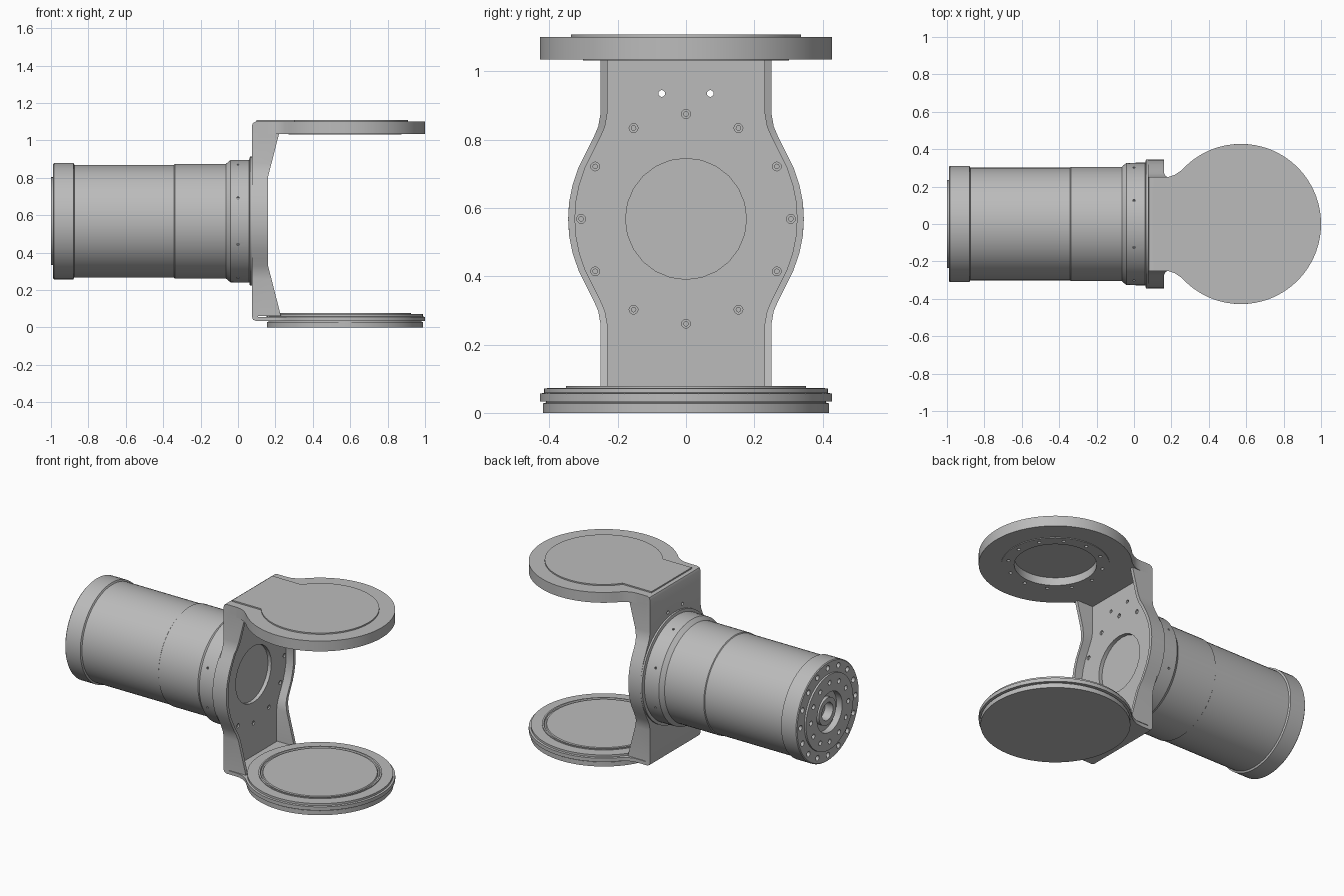
import bpy, bmesh
from math import sin, cos, pi, radians
from mathutils import Matrix, Vector

if "Cube" in bpy.data.objects:
    bpy.data.objects.remove(bpy.data.objects["Cube"])

MID = 0.568            # height of the motor axis
CX, R = 0.572, 0.428   # centre and radius of the round arm ends
ALONG_X = Matrix.Translation((0, 0, MID)) @ Matrix.Rotation(pi / 2, 4, 'Y')
UPRIGHT = Matrix.Translation((CX, 0, 0))

grey = bpy.data.materials.new("plain grey")
grey.use_nodes = True
grey.diffuse_color = (0.5, 0.5, 0.5, 1)
grey.node_tree.nodes["Principled BSDF"].inputs["Base Color"].default_value = (0.5, 0.5, 0.5, 1)
parts = []


def finish(name, bm):
    bmesh.ops.recalc_face_normals(bm, faces=bm.faces)
    mesh = bpy.data.meshes.new(name)
    bm.to_mesh(mesh)
    bm.free()
    mesh.materials.append(grey)
    ob = bpy.data.objects.new(name, mesh)
    bpy.context.collection.objects.link(ob)
    parts.append(ob)
    return ob


def skin(bm, rings, closed=False):
    """Join successive point rings with quads, capping the ends."""
    rows = [[bm.verts.new(p) for p in ring] for ring in rings]
    n = len(rows[0])
    for a, b in zip(rows, rows[1:]):
        for i in range(n):
            j = (i + 1) % n
            bm.faces.new((a[i], a[j], b[j], b[i]))
    bm.faces.new(rows[0])
    bm.faces.new(rows[-1])


def lathe(name, profile, matrix, steps=72):
    """Revolve (radius, height) points about the local z axis."""
    bm = bmesh.new()
    skin(bm, [[matrix @ Vector((r * cos(2 * pi * i / steps), r * sin(2 * pi * i / steps), h))
               for i in range(steps)] for r, h in profile])
    return finish(name, bm)


def prism(name, half, z0, z1):
    """Extrude an outline mirrored in y; half lists the +y side."""
    outline = half + [(x, -y) for x, y in reversed(half) if y > 1e-5]
    bm = bmesh.new()
    skin(bm, [[(x, y, z) for x, y in outline] for z in (z0, z1)])
    return finish(name, bm)


def add_rod(bm, matrix, radius, h0, h1, sides=12):
    bmesh.ops.create_cone(bm, cap_ends=True, segments=sides, radius1=radius, radius2=radius,
                          depth=h1 - h0, matrix=matrix @ Matrix.Translation((0, 0, (h0 + h1) / 2)))


def circle_of_rods(bm, matrix, count, ring, radius, h0, h1, turn=0.0):
    for i in range(count):
        a = 2 * pi * i / count + turn
        add_rod(bm, matrix @ Matrix.Translation((ring * cos(a), ring * sin(a), 0)), radius, h0, h1)


def cut(ob, bm):
    """Subtract the rods in bm from an object and bake the result."""
    cutter = finish("cutter", bm)
    parts.remove(cutter)
    cutter.hide_render = True
    mod = ob.modifiers.new("holes", 'BOOLEAN')
    mod.object, mod.operation, mod.solver = cutter, 'DIFFERENCE', 'EXACT'
    deps = bpy.context.evaluated_depsgraph_get()
    mesh = bpy.data.meshes.new_from_object(ob.evaluated_get(deps))
    ob.modifiers.clear()
    ob.data = mesh
    bpy.data.objects.remove(cutter)


# motor housing with stepped barrel, end grooves and centre bore
motor = lathe("motor_housing", [
    (0.055, -0.93), (0.055, -0.985), (0.085, -0.985), (0.085, -0.96), (0.125, -0.96),
    (0.125, -1.0), (0.235, -1.0), (0.235, -0.988), (0.306, -0.988), (0.311, -0.983),
    (0.311, -0.88), (0.301, -0.875), (0.301, -0.342), (0.306, -0.338), (0.306, -0.065),
    (0.327, -0.04), (0.328, 0.06), (0.345, 0.064), (0.345, 0.078)], ALONG_X)
holes = bmesh.new()
circle_of_rods(holes, ALONG_X, 16, 0.273, 0.017, -1.05, -0.96)
circle_of_rods(holes, ALONG_X, 12, 0.185, 0.015, -1.05, -0.975)
for i in range(8):
    spin = Matrix.Rotation(radians(22.5 + 45 * i), 4, 'X')
    add_rod(holes, Matrix.Translation((0, 0, MID)) @ spin, 0.007, 0.315, 0.35, 8)
cut(motor, holes)

# bracket back plate, bulged around the motor
bulge = [(0, 0.345), (0.05, 0.342), (0.10, 0.332), (0.15, 0.315), (0.20, 0.29),
         (0.24, 0.27), (0.27, 0.257), (0.31, 0.25)]
sides = [(MID - d, w) for d, w in reversed(bulge)] + [(MID + d, w) for d, w in bulge[1:]]
ends_low = [(0.035, 0.095), (0.041, 0.081), (0.055, 0.075)]
ends_top = [(1.08, 0.075), (1.094, 0.081), (1.10, 0.095)]
rows = ([(z, 0.25, x) for z, x in ends_low] + [(z, w, 0.075) for z, w in sides]
        + [(z, 0.25, x) for z, x in ends_top])
FACE = 0.108
bm = bmesh.new()
skin(bm, [[(x, -w, z), (x, w, z), (FACE, w, z), (FACE, -w, z)] for z, w, x in rows])
plate = finish("back_plate", bm)
holes = bmesh.new()
add_rod(holes, ALONG_X, 0.177, 0.085, 0.2, 24)
circle_of_rods(holes, ALONG_X, 12, 0.307, 0.013, 0.09, 0.2)
for y in (-0.071, 0.071):
    add_rod(holes, ALONG_X @ Matrix.Translation((-0.367, y, 0)), 0.01, 0.0, 0.2)
cut(plate, holes)

# bolt heads sunk in the plate
bm = bmesh.new()
circle_of_rods(bm, ALONG_X, 12, 0.307, 0.008, 0.085, 0.102)
finish("plate_bolts", bm)


# stiffening ribs along both plate edges, flaring towards the arms
def rib_front(z):
    return 0.16 + 0.06 * max(0.0, abs(z - MID) - 0.235) / 0.235


stations = [(0.06, 0.25)] + sides + [(1.05, 0.25)]
for name, s in (("left_rib", 1), ("right_rib", -1)):
    bm = bmesh.new()
    skin(bm, [[(0.1, s * w, z), (rib_front(z), s * w, z),
               (rib_front(z), s * (w - 0.02), z), (0.1, s * (w - 0.02), z)] for z, w in stations])
    finish(name, bm)


# arms: a narrow neck filleted into a round end
def arc(radius, stop, steps=40):
    return [(CX + radius * cos(stop * i / steps), radius * sin(stop * i / steps))
            for i in range(steps + 1)]


neck = [(0.25, 0.284), (0.22, 0.264), (0.19, 0.253), (0.16, 0.25), (0.095, 0.25)]
arm_outline = arc(R, radians(133)) + neck
upper = prism("upper_arm", arm_outline, 1.035, 1.10)
prism("lower_arm", arm_outline, 0.035, 0.057)

# raised cover with a square tab on the upper arm
prism("upper_cover", arc(0.337, radians(143.6)) + [(0.10, 0.2)], 1.095, 1.108)

# bearing ring and open bore beneath the upper arm
ring = lathe("bearing_ring", [(0.302, 1.04), (0.302, 1.031), (0.1, 1.031), (0.1, 1.04)], UPRIGHT)
for ob in (upper, ring):
    holes = bmesh.new()
    add_rod(holes, UPRIGHT, 0.23, 0.9, 1.08, 64)
    circle_of_rods(holes, UPRIGHT, 12, 0.266, 0.01, 0.9, 1.06)
    cut(ob, holes)

# stepped turntable on the lower arm, with a grooved top
lathe("lower_turntable", [
    (0.2, 0.0), (0.418, 0.0), (0.418, 0.028), (0.41, 0.03), (0.41, 0.034), (0.428, 0.034),
    (0.428, 0.056), (0.416, 0.059), (0.416, 0.072), (0.352, 0.073), (0.352, 0.078),
    (0.342, 0.078), (0.338, 0.071), (0.33, 0.071), (0.326, 0.077), (0.2, 0.077)], UPRIGHT)

# smooth round surfaces while keeping edges crisp
for ob in parts:
    bpy.ops.object.select_all(action='DESELECT')
    ob.select_set(True)
    bpy.context.view_layer.objects.active = ob
    bpy.ops.object.shade_smooth_by_angle(angle=radians(25))
